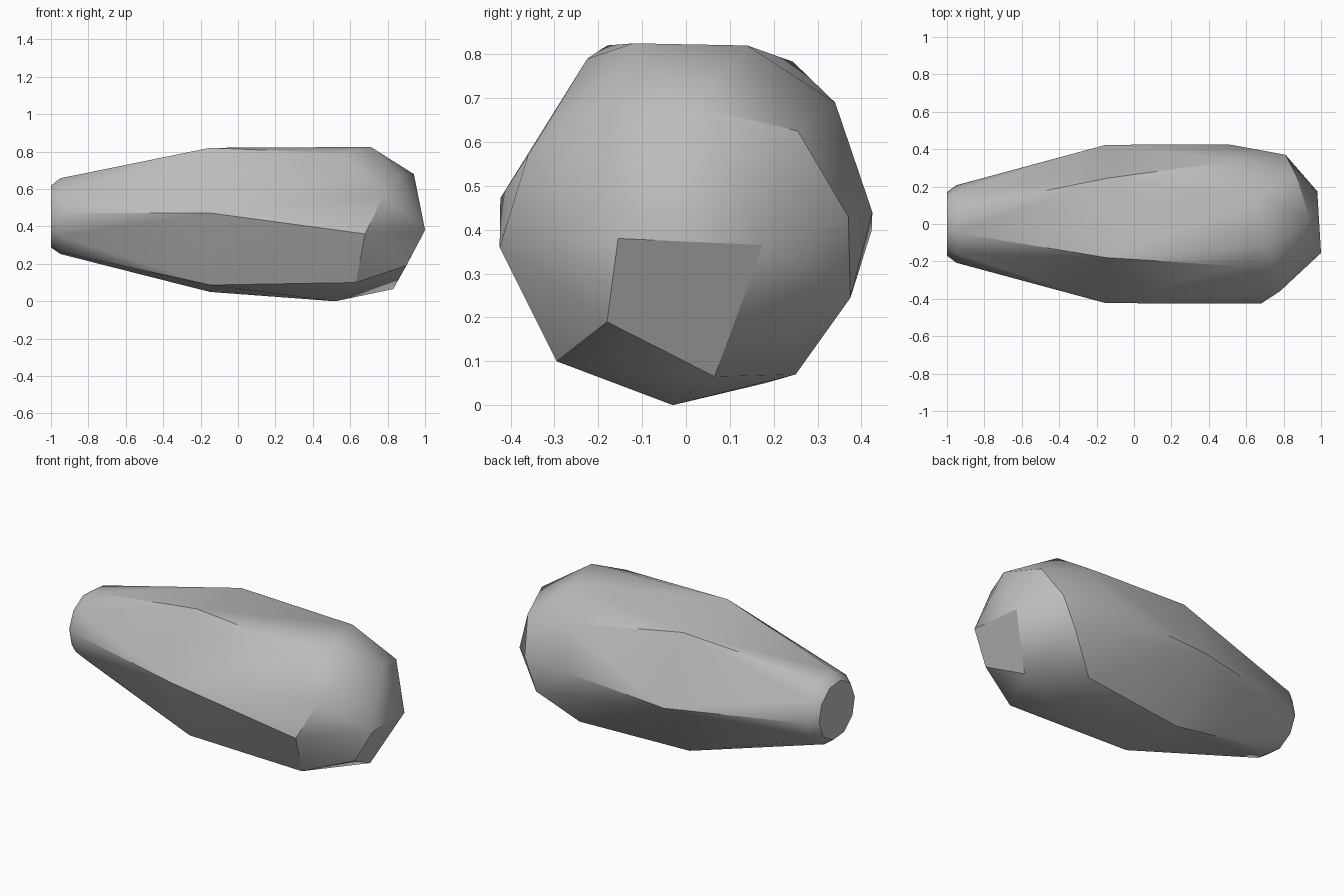
import bpy, bmesh, math

cube = bpy.data.objects.get("Cube")
if cube:
    bpy.data.objects.remove(cube)

# Plain grey stone
stone_grey = bpy.data.materials.new("stone_grey")
stone_grey.use_nodes = True
colour = (0.5, 0.5, 0.5, 1)
stone_grey.diffuse_color = colour
stone_grey.node_tree.nodes["Principled BSDF"].inputs["Base Color"].default_value = colour


def ring(x, z, radius, sides):
    """Regular cross-section around the long axis."""
    start = math.radians(-5)
    return [(x, radius * math.cos(start + math.tau * i / sides),
             z + radius * math.sin(start + math.tau * i / sides))
            for i in range(sides)]


# Narrow bevelled tip and hexagonal body
points = ring(-1, 0.453, 0.17, 10) + ring(-0.95, 0.455, 0.208, 10)
points += ring(-0.15, 0.435, 0.425, 6)

# Chipped shoulder around the broad end
points += [
    (0.68, -0.425, 0.36), (0.56, -0.225, 0.79), (0.71, -0.12, 0.825),
    (0.66, 0.14, 0.82), (0.55, 0.34, 0.69), (0.51, 0.425, 0.44),
    (0.53, 0.25, 0.07), (0.52, -0.03, 0), (0.63, -0.295, 0.1),
]

# Blunt faceted nose
points += [
    (0.78, -0.36, 0.57), (0.86, -0.18, 0.68), (0.94, 0.02, 0.68),
    (0.87, 0.255, 0.625), (0.81, 0.37, 0.43), (0.73, 0.375, 0.245),
    (0.83, 0.065, 0.065), (0.9, -0.18, 0.19), (1, -0.155, 0.38),
    (0.98, 0.175, 0.365),
]

# Wrap the sections in one closed faceted skin
bm = bmesh.new()
for p in points:
    bm.verts.new(p)
hull = bmesh.ops.convex_hull(bm, input=bm.verts)
loose = [v for v in bm.verts if not v.link_faces]
bmesh.ops.delete(bm, geom=loose, context='VERTS')
bmesh.ops.dissolve_limit(bm, angle_limit=math.radians(1),
                         verts=bm.verts, edges=bm.edges)
bmesh.ops.recalc_face_normals(bm, faces=bm.faces)

mesh = bpy.data.meshes.new("tapered_stone")
bm.to_mesh(mesh)
bm.free()
mesh.materials.append(stone_grey)
stone = bpy.data.objects.new("tapered_stone", mesh)
bpy.context.collection.objects.link(stone)

# Smooth the shallow facets and keep the hard ridges
bpy.ops.object.select_all(action='DESELECT')
stone.select_set(True)
bpy.context.view_layer.objects.active = stone
bpy.ops.object.shade_smooth_by_angle(angle=math.radians(30))
